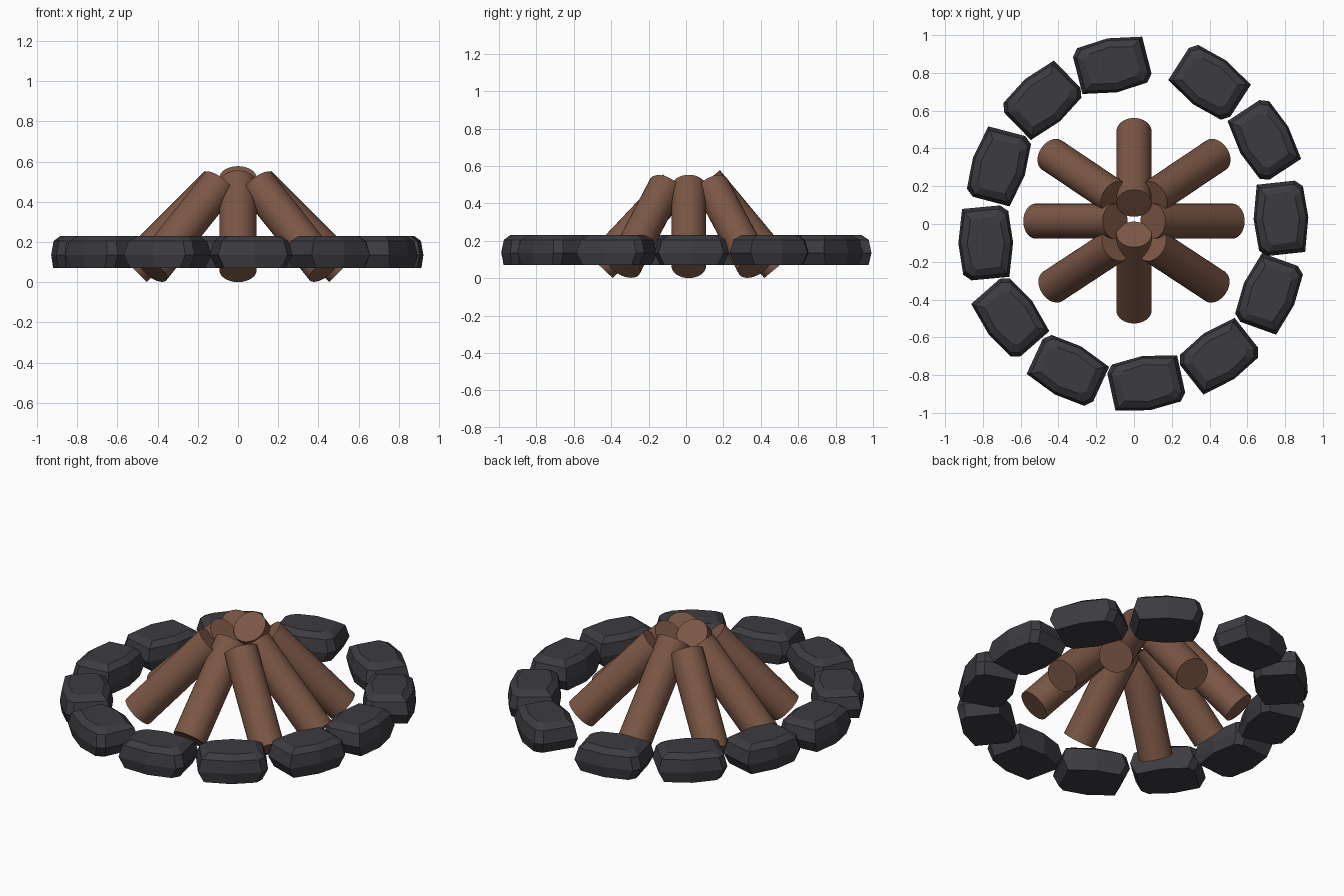
import bpy, bmesh, math
from mathutils import Vector, Matrix

if "Cube" in bpy.data.objects:
    bpy.data.objects.remove(bpy.data.objects["Cube"])


def material(name, rgb):
    m = bpy.data.materials.new(name)
    m.diffuse_color = (*rgb, 1)
    m.use_nodes = True
    m.node_tree.nodes["Principled BSDF"].inputs["Base Color"].default_value = m.diffuse_color
    return m


wood = material("brown_wood", (0.2, 0.095, 0.06))
rock = material("dark_stone", (0.046, 0.044, 0.052))


def finish(bm, name, mat):
    bmesh.ops.recalc_face_normals(bm, faces=bm.faces)
    me = bpy.data.meshes.new(name)
    bm.to_mesh(me)
    bm.free()
    me.materials.append(mat)
    ob = bpy.data.objects.new(name, me)
    bpy.context.collection.objects.link(ob)
    return ob


def log(name, bottom, top, radius=0.093):
    a, b = Vector(bottom), Vector(top)
    d = b - a
    bm = bmesh.new()
    bmesh.ops.create_cone(bm, cap_ends=True, segments=32, radius1=radius,
                          radius2=radius, depth=d.length)
    rot = d.to_track_quat('Z', 'Y').to_matrix().to_4x4()
    bmesh.ops.transform(bm, matrix=Matrix.Translation((a + b) / 2) @ rot, verts=bm.verts)
    for f in bm.faces:
        f.smooth = len(f.verts) == 4
    for e in bm.edges:
        e.smooth = not any(len(f.verts) > 4 for f in e.link_faces)
    finish(bm, name, wood)


# rings of one stone: height, half length, end half width, middle half width
RINGS = [(0.07, 0.165, 0.112, 0.135), (0.135, 0.197, 0.122, 0.145),
         (0.205, 0.178, 0.11, 0.133), (0.231, 0.14, 0.078, 0.098)]


def stone(name, x, y, angle):
    bm = bmesh.new()
    rings = []
    for z, l, w, m in RINGS:
        pts = [(l, -w * 0.65), (l - 0.015, w), (0, m), (-l + 0.03, w),
               (-l, w * 0.65), (-l + 0.015, -w), (0, -m), (l - 0.03, -w)]
        rings.append([bm.verts.new((px, py, z)) for px, py in pts])
    n = 8
    for lo, hi in zip(rings, rings[1:]):
        for i in range(n):
            bm.faces.new((lo[i], lo[(i + 1) % n], hi[(i + 1) % n], hi[i]))
    bm.faces.new(rings[0][::-1])
    bm.faces.new(rings[-1])
    mat = Matrix.Translation((x, y, 0)) @ Matrix.Rotation(math.radians(angle), 4, 'Z')
    bmesh.ops.transform(bm, matrix=mat, verts=bm.verts)
    finish(bm, name, rock)


# ring of stones: x, y, direction of the long side
STONES = [(-0.115, 0.84, 10), (0.40, 0.75, -37), (0.69, 0.445, -61), (0.778, 0.03, -88),
          (0.715, -0.37, 66), (0.45, -0.70, 34), (0.065, -0.842, 8), (-0.35, -0.775, -29),
          (-0.655, -0.495, -53), (-0.785, -0.10, 91), (-0.715, 0.305, 71), (-0.485, 0.655, 40)]
for i, s in enumerate(STONES):
    stone(f"ring_stone_{i + 1}", *s)

# leaning logs
log("back_log", (0, 0.49, 0.06), (0, 0.11, 0.518))
log("front_log", (0, -0.459, 0.064), (0, -0.055, 0.492))
for side, s in (("right", 1), ("left", -1)):
    log(f"{side}_log", (s * 0.52, 0.015, 0.066), (s * 0.10, 0.015, 0.487))
    log(f"back_{side}_log", (s * 0.435, 0.365, 0.066), (s * 0.10, 0.14, 0.487))
    log(f"front_{side}_log", (s * 0.43, -0.33, 0.066), (s * 0.095, -0.11, 0.487))
